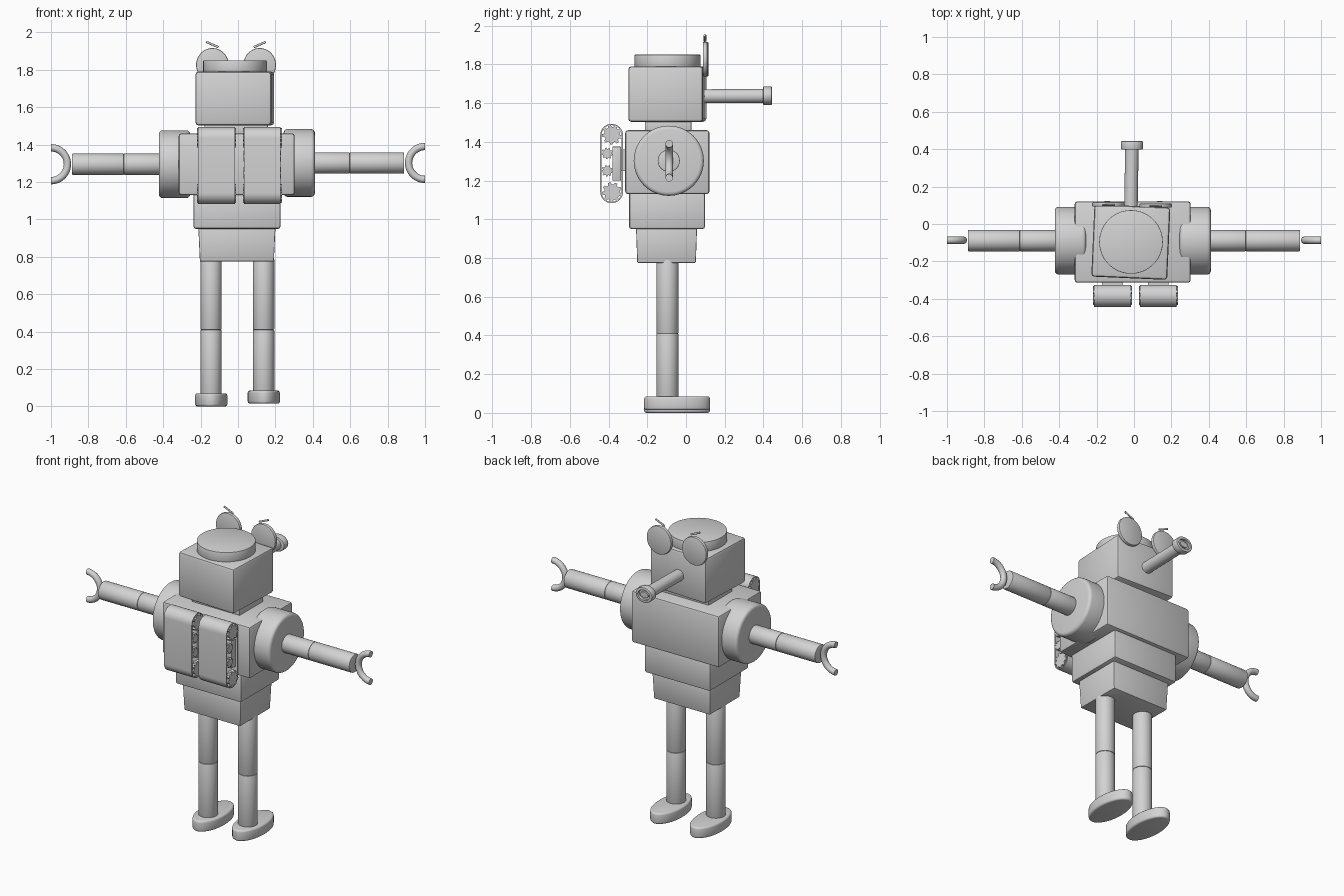
import bpy, bmesh, math
from mathutils import Matrix, Vector

if "Cube" in bpy.data.objects:
    bpy.data.objects.remove(bpy.data.objects["Cube"])

grey = bpy.data.materials.new("light_grey")
grey.diffuse_color = (0.65, 0.65, 0.65, 1)
grey.use_nodes = True
grey.node_tree.nodes["Principled BSDF"].inputs["Base Color"].default_value = grey.diffuse_color


def finish(name, bm):
    bmesh.ops.recalc_face_normals(bm, faces=bm.faces)
    me = bpy.data.meshes.new(name)
    bm.to_mesh(me)
    bm.free()
    me.materials.append(grey)
    ob = bpy.data.objects.new(name, me)
    bpy.context.collection.objects.link(ob)
    bpy.ops.object.select_all(action='DESELECT')
    ob.select_set(True)
    bpy.context.view_layer.objects.active = ob
    bpy.ops.object.shade_smooth_by_angle(angle=math.radians(32))
    return ob


def bevel_sharp(bm, width, segs):
    if width:
        edges = [e for e in bm.edges if len(e.link_faces) == 2 and e.calc_face_angle() > 1.0]
        bmesh.ops.bevel(bm, geom=edges, offset=width, segments=segs, affect='EDGES', profile=0.5)


def box(name, lo, hi, bevel=0.0, turn=0.0, taper=1.0):
    bm = bmesh.new()
    bmesh.ops.create_cube(bm, size=1)
    lo, hi = Vector(lo), Vector(hi)
    for v in bm.verts:
        k = taper if v.co.z < 0 else 1
        v.co = Vector((v.co.x * (hi.x - lo.x) * k, v.co.y * (hi.y - lo.y) * k, v.co.z * (hi.z - lo.z)))
    bevel_sharp(bm, bevel, 2)
    bm.transform(Matrix.Translation((lo + hi) / 2) @ Matrix.Rotation(turn, 4, 'Z'))
    return finish(name, bm)


def rod(name, a, b, rx, ry=None, bevel=0.0, segs=2, sides=48, recess=False):
    """Cylinder or oval from a to b; recess cuts stepped rings into the b end."""
    a, b = Vector(a), Vector(b)
    d = b - a
    bm = bmesh.new()
    bmesh.ops.create_cone(bm, cap_ends=True, segments=sides, radius1=1, radius2=1, depth=d.length)
    for v in bm.verts:
        v.co.x *= rx
        v.co.y *= ry or rx
    bevel_sharp(bm, bevel, segs)
    if recess:
        cap = max(bm.faces, key=lambda f: f.calc_center_median().z)
        for inset, depth in ((0.012, -0.015), (0.012, 0.01)):
            bmesh.ops.inset_region(bm, faces=[cap], thickness=inset)
            bmesh.ops.inset_region(bm, faces=[cap], thickness=0.001, depth=depth)
    bm.transform(Matrix.Translation((a + b) / 2) @ d.to_track_quat('Z', 'Y').to_matrix().to_4x4())
    return finish(name, bm)


def prism(name, pts, x0, x1):
    """Extrude a y-z outline along x."""
    bm = bmesh.new()
    f = bm.faces.new([bm.verts.new((x0, y, z)) for y, z in pts])
    r = bmesh.ops.extrude_face_region(bm, geom=[f])
    bmesh.ops.translate(bm, vec=(x1 - x0, 0, 0), verts=[v for v in r['geom'] if isinstance(v, bmesh.types.BMVert)])
    return finish(name, bm)


def gear(name, y, z, r, x0, x1, teeth=9):
    pts = []
    for i in range(teeth):
        for t, k in ((0, 0.78), (0.3, 0.78), (0.45, 1), (0.8, 1)):
            a = (i + t) / teeth * math.tau
            pts.append((y + r * k * math.cos(a), z + r * k * math.sin(a)))
    return prism(name, pts, x0, x1)


def belt(name, x0, x1, y, z0, z1, r, thick):
    """Closed band running around the two sprockets."""
    bm = bmesh.new()
    rings = []
    for i in range(34):
        top = i < 17
        a = math.pi * (i if top else i - 1) / 16
        c, s, z = math.cos(a), math.sin(a), z1 if top else z0
        rings.append([bm.verts.new((x, y + q * c, z + q * s))
                      for x, q in ((x0, r), (x1, r), (x1, r - thick), (x0, r - thick))])
    for i in range(34):
        p, q = rings[i], rings[(i + 1) % 34]
        for j in range(4):
            bm.faces.new((p[j], p[(j + 1) % 4], q[(j + 1) % 4], q[j]))
    return finish(name, bm)


def claw(name, side, cx, cy, cz, R, r):
    """Half ring opening outwards."""
    bm = bmesh.new()
    rings = []
    for i in range(25):
        a = math.pi / 2 + math.pi * i / 24
        ring = []
        for j in range(14):
            t = math.tau * j / 14
            q = R + r * math.cos(t)
            ring.append(bm.verts.new((cx + side * q * math.cos(a), cy + r * math.sin(t), cz + q * math.sin(a))))
        rings.append(ring)
    for p, q in zip(rings, rings[1:]):
        for j in range(14):
            bm.faces.new((p[j], p[(j + 1) % 14], q[(j + 1) % 14], q[j]))
    bm.faces.new(rings[0])
    bm.faces.new(rings[-1])
    return finish(name, bm)


# Body blocks
box("torso", (-0.317, -0.314, 1.13), (0.303, 0.121, 1.46), 0.014)
box("belly", (-0.238, -0.294, 0.95), (0.227, 0.098, 1.14), 0.012)
box("pelvis", (-0.212, -0.258, 0.775), (0.2, 0.057, 0.955), 0.005, taper=0.96)
box("neck", (-0.18, -0.212, 1.45), (0.16, 0.028, 1.515), 0.005)

# Head, cap, eyes, brows and snout
box("head", (-0.22, -0.29, 1.503), (0.186, 0.097, 1.79), 0.016, turn=math.radians(-2.5))
rod("head_cap", (-0.016, -0.096, 1.78), (-0.016, -0.096, 1.85), 0.17, bevel=0.003, sides=64)
for n, x, y, tilt in (("left", -0.137, 0.104, 1), ("right", 0.116, 0.098, -1)):
    rod(n + "_eye", (x, y - 0.011, 1.826), (x, y + 0.012, 1.826), 0.087, 0.09, bevel=0.006)
    rod(n + "_brow", (x - 0.032, y - 0.003, 1.935 + tilt * 0.014),
        (x + 0.032, y - 0.003, 1.935 - tilt * 0.014), 0.005, 0.006, sides=12)
rod("snout", (-0.017, 0.06, 1.635), (-0.011, 0.42, 1.637), 0.036, sides=32)
rod("snout_tip", (-0.011, 0.398, 1.638), (-0.011, 0.443, 1.638), 0.058, 0.048, bevel=0.004, recess=True)

# Arms
for n, s, off, z in (("left", -1, 0.006, 1.295), ("right", 1, -0.006, 1.302)):
    y = -0.089

    def px(d):
        return (s * (d + off), y, z)

    rod(n + "_shoulder", px(0.25), px(0.417), 0.181, bevel=0.02, segs=4, sides=64)
    rod(n + "_upper_arm", px(0.38), px(0.604), 0.057, bevel=0.004)
    rod(n + "_forearm", px(0.604), (s * 0.888, y, z), 0.057, bevel=0.004)
    claw(n + "_claw", s, s * 1.0, y + 0.002, z, 0.088, 0.0195)

# Legs
for n, x, z in (("left", -0.144, 0.0), ("right", 0.137, 0.015)):
    y = -0.096
    rod(n + "_thigh", (x, y, 0.41), (x, y, 0.79), 0.057, bevel=0.004)
    rod(n + "_shin", (x, y, z + 0.05), (x, y, 0.41), 0.057, bevel=0.004)
    rod(n + "_foot", (x + 0.001, -0.046, z), (x + 0.001, -0.046, z + 0.07), 0.086, 0.17, bevel=0.012, segs=3, sides=64)

# Tread units on the chest
for n, c in (("left", -0.115), ("right", 0.13)):
    belt(n + "_tread", c - 0.098, c + 0.098, -0.384, 1.142, 1.434, 0.059, 0.007)
    for k, y, z, r in (("top_sprocket", -0.382, 1.437, 0.052), ("bottom_sprocket", -0.382, 1.139, 0.052),
                       ("upper_roller", -0.407, 1.34, 0.03), ("lower_roller", -0.407, 1.25, 0.03)):
        w = 0.104 if r > 0.04 else 0.1
        for e in (-1, 1):
            gear(f"{n}_{k}_{'outer' if e * c > 0 else 'inner'}", y, z, r, c + e * (w - 0.025), c + e * w)
        rod(f"{n}_{k}_axle", (c - w, y, z), (c + w, y, z), r * 0.4, sides=20)
    box(n + "_tread_frame", (c - 0.09, -0.38, 1.2), (c + 0.09, -0.336, 1.375), 0.003)
    box(n + "_tread_mount", (c - 0.055, -0.345, 1.25), (c + 0.055, -0.3, 1.36))
